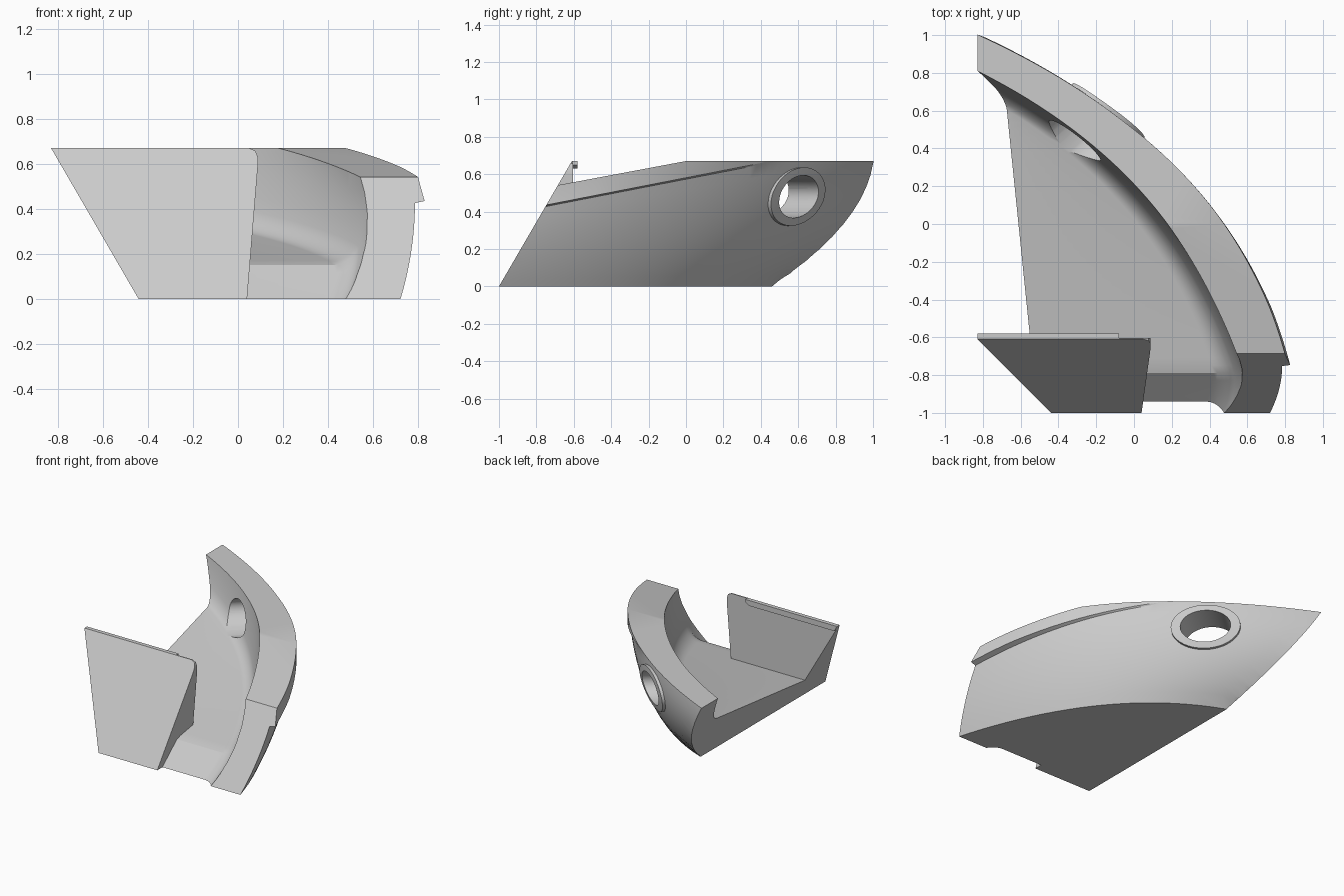
import bpy, bmesh, math
from mathutils import Vector, Matrix

if "Cube" in bpy.data.objects:
    bpy.data.objects.remove(bpy.data.objects["Cube"])

grey = bpy.data.materials.new("plain grey")
grey.use_nodes = True
grey.diffuse_color = (0.6, 0.6, 0.6, 1)
grey.node_tree.nodes["Principled BSDF"].inputs["Base Color"].default_value = (0.6, 0.6, 0.6, 1)

TRANSOM = (Vector((0, -1, 0)), Vector((0, -1, 0.582)))
CENTRE = (Vector((-0.44, 0, 0)), Vector((-1, 0, -0.58)))
DECK = (Vector((0, 0, 0.67)), Vector((0, 0, 1)))
SHEER = (Vector((0, 0, 0.67)), Vector((0, -0.188, 1)))


def make_object(name, bm):
    bmesh.ops.recalc_face_normals(bm, faces=bm.faces)
    mesh = bpy.data.meshes.new(name)
    bm.to_mesh(mesh)
    bm.free()
    obj = bpy.data.objects.new(name, mesh)
    bpy.context.collection.objects.link(obj)
    mesh.materials.append(grey)
    return obj


def loft(sections):
    """Closed solid through equal-length point loops."""
    bm = bmesh.new()
    rings = [[bm.verts.new(p) for p in s] for s in sections]
    n = len(rings[0])
    for a, b in zip(rings, rings[1:]):
        for i in range(n):
            j = (i + 1) % n
            bm.faces.new((a[i], a[j], b[j], b[i]))
    bm.faces.new(rings[0])
    bm.faces.new(rings[-1])
    bmesh.ops.recalc_face_normals(bm, faces=bm.faces)
    return bm


def slice_off(bm, *planes):
    """Remove what lies beyond each plane and close the cut."""
    for co, no in planes:
        bmesh.ops.bisect_plane(bm, geom=bm.verts[:] + bm.edges[:] + bm.faces[:],
                               plane_co=co, plane_no=no, clear_outer=True)
        rim = [e for e in bm.edges if e.is_boundary]
        if rim:
            bmesh.ops.holes_fill(bm, edges=rim, sides=0)


def boolean(obj, cutter, operation):
    mod = obj.modifiers.new("cut", 'BOOLEAN')
    mod.operation, mod.object, mod.solver = operation, cutter, 'EXACT'
    bpy.context.view_layer.objects.active = obj
    bpy.ops.object.modifier_apply(modifier=mod.name)


def curve_x(y, start, mid, end):
    """x on a quadratic plan curve at a given y."""
    a = start[1] - 2 * mid[1] + end[1]
    b = 2 * (mid[1] - start[1])
    disc = max(b * b - 4 * a * (start[1] - y), 0)
    t = (-b + math.sqrt(disc)) / (2 * a)
    x = (1 - t) ** 2 * start[0] + 2 * t * (1 - t) * mid[0] + t * t * end[0]
    return max(x, -1.2)


def outer_x(y, z):
    belly = z * (0.67 - z)
    return curve_x(y, (0.72 + 0.3 * z - 0.35 * z * z, -1 + 0.582 * z),
                   (0.384 + 0.1 * z + 0.2 * belly, 0.144 + 0.41 * z + 0.4 * belly),
                   (-0.44 - 0.58 * z, 0.46 + 1.48 * z - z * z))


def inner_x(y, z):
    return curve_x(y, (0.48 + 0.55 * z - 0.8 * z * z, -1 + 0.582 * z),
                   (0.2, 0.05 + 0.36 * z),
                   (-0.44 - 0.58 * z, 0.28 + 1.1 * z - 0.46 * z * z))


def outer_solid(pad=0.0, rail=True):
    sections = []
    for k in range(57):
        y = -1.15 + 2.2 * k / 56
        line = min(0.573 + 0.195 * y, 0.66)
        fade = min(max((0.55 - y) / 1.0, 0), 1) if rail else 0
        rows = [(line * i / 10, 0) for i in range(11)]
        for i in range(4):
            z = line + 0.008 + (0.692 - line) * i / 3
            rows.append((z, fade * max(0.045 - 0.27 * (z - line), 0.012)))
        wall = [(outer_x(y, z) + p + pad, y, z) for z, p in rows]
        sections.append([(-1.4, y, 0)] + wall + [(-1.4, y, wall[-1][2])])
    return loft(sections)


def cavity_solid():
    """Sloping floor with a front ramp, filleted into the inner wall."""
    sections, r = [], 0.08
    for k in range(57):
        y = -1.15 + 2.25 * k / 56
        floor = min(0.296 + 0.176 * y, y + 0.94)
        wall = []
        for i in range(7):
            a = math.pi / 2 * i / 6
            z = floor + r * (1 - math.cos(a))
            wall.append((inner_x(y, z) - r * (1 - math.sin(a)), y, z))
        for i in range(1, 9):
            z = floor + r + (0.85 - floor - r) * i / 8
            wall.append((inner_x(y, z), y, z))
        sections.append([(-1.4, y, floor)] + wall + [(-1.4, y, 0.85)])
    return loft(sections)


# Oval hole position and axes
centre = Vector((-0.14, 0.595, 0.48))
axis = Vector((0.75, 0.66, 0)).normalized()
along = Vector((-0.66, 0.75, 0.15)).normalized()
up = axis.cross(along)


def oval(name, half_length, half_height, depth, shift=0):
    bm = bmesh.new()
    bmesh.ops.create_cone(bm, cap_ends=True, segments=48, radius1=1, radius2=1, depth=depth)
    frame = Matrix((along * half_length, up * half_height, axis)).transposed().to_4x4()
    bmesh.ops.transform(bm, matrix=Matrix.Translation(centre + axis * shift) @ frame, verts=bm.verts)
    return make_object(name, bm)


# Hull with hollow interior
bm = outer_solid()
slice_off(bm, TRANSOM, CENTRE, DECK, SHEER)
hull = make_object("hull", bm)
cavity = make_object("cavity_cutter", cavity_solid())
hole = oval("hole_cutter", 0.17, 0.112, 0.9, -0.1)
boolean(hull, cavity, 'DIFFERENCE')
boolean(hull, hole, 'DIFFERENCE')

# Raised collar around the hole, following the hull
collar = oval("hole_collar", 0.235, 0.154, 0.26, 0.03)
skin = make_object("collar_skin", outer_solid(0.035, False))
boolean(collar, skin, 'INTERSECT')
boolean(collar, hole, 'DIFFERENCE')

# Wedge-shaped transom panel with a rounded top corner
outline = [(-1.0, 0), (0.04, 0), (0.088, 0.59), (0.088, 0.63), (0.078, 0.657),
           (0.05, 0.67), (-1.0, 0.67)]
bm = loft([[(x, y, z) for x, z in outline] for y in (-1.2, -0.603)])
slice_off(bm, TRANSOM, CENTRE)
panel = make_object("transom_panel", bm)

# Lip along the back of the panel top
bm = loft([[(x, y, z) for x, z in ((-1.0, 0.63), (-0.11, 0.63), (-0.08, 0.65), (-0.08, 0.67), (-1.0, 0.67))]
           for y in (-0.608, -0.58)])
slice_off(bm, CENTRE)
lip = make_object("transom_lip", bm)

for helper in (cavity, hole, skin):
    bpy.data.objects.remove(helper)

# Smooth curved surfaces, keep hard edges
bpy.ops.object.select_all(action='DESELECT')
for obj in (hull, collar, panel, lip):
    obj.select_set(True)
bpy.context.view_layer.objects.active = hull
bpy.ops.object.shade_smooth_by_angle(angle=math.radians(25))
